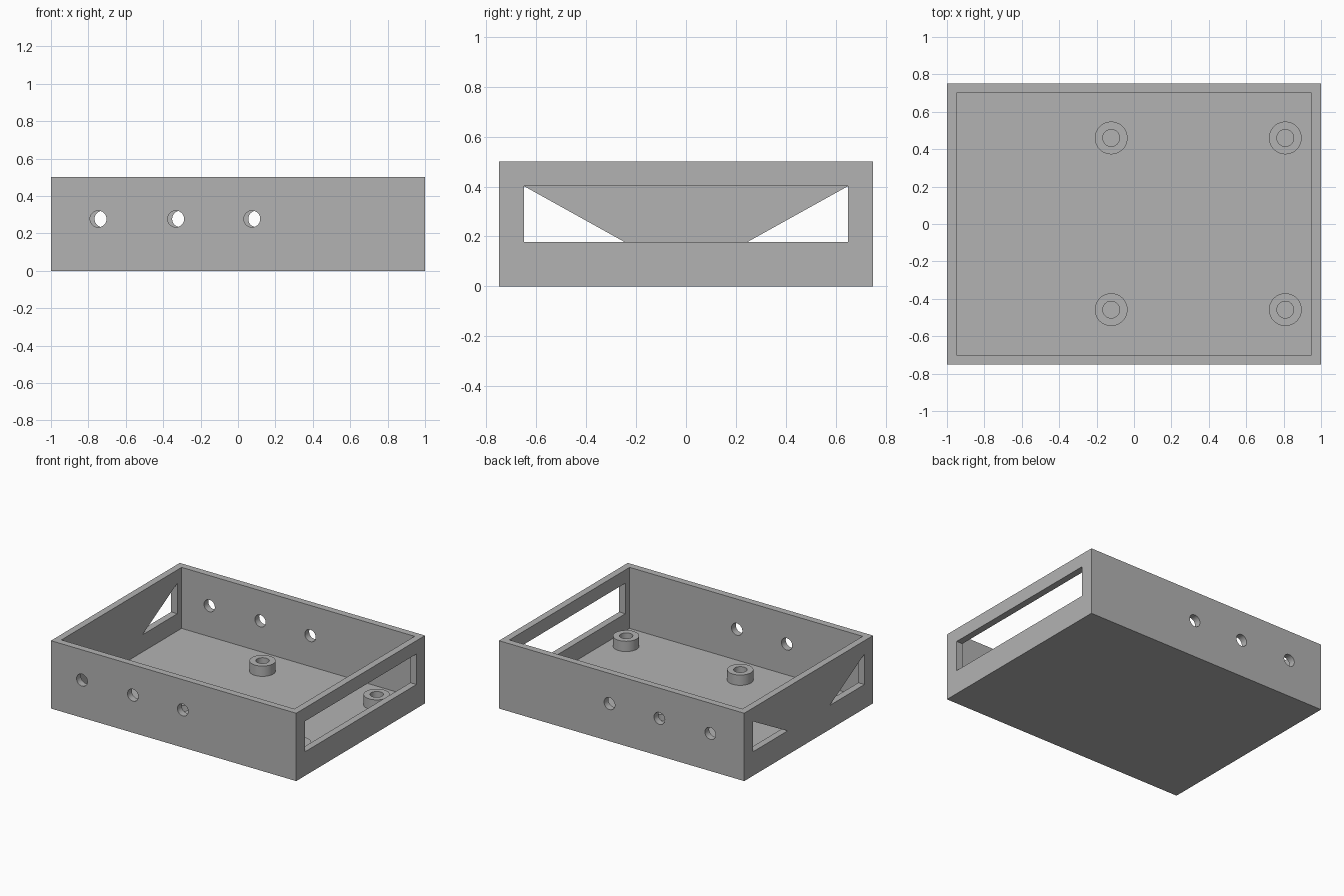
import bpy, bmesh, math
from mathutils import Matrix

default = bpy.data.objects.get("Cube")
if default:
    bpy.data.objects.remove(default, do_unlink=True)

LENGTH, WIDTH, HEIGHT, WALL = 2.0, 1.5, 0.5, 0.05
WIN_LOW, WIN_HIGH, WIN_Y, WIN_FOOT = 0.177, 0.402, 0.65, 0.245

grey = bpy.data.materials.new("plain grey")
grey.use_nodes = True
colour = (0.45, 0.45, 0.45, 1)
grey.diffuse_color = colour
grey.node_tree.nodes["Principled BSDF"].inputs["Base Color"].default_value = colour


def make_object(name, bm):
    bmesh.ops.recalc_face_normals(bm, faces=bm.faces)
    mesh = bpy.data.meshes.new(name)
    bm.to_mesh(mesh)
    bm.free()
    mesh.materials.append(grey)
    obj = bpy.data.objects.new(name, mesh)
    bpy.context.collection.objects.link(obj)
    return obj


def box(name, size, base):
    bm = bmesh.new()
    bmesh.ops.create_cube(bm, size=1)
    bmesh.ops.scale(bm, vec=size, verts=bm.verts)
    bmesh.ops.translate(bm, vec=(0, 0, base + size[2] / 2), verts=bm.verts)
    return make_object(name, bm)


def side_prism(name, outline, x):
    """Prism through an end wall from a (y, z) outline."""
    bm = bmesh.new()
    face = bm.faces.new([bm.verts.new((x - 0.1, y, z)) for y, z in outline])
    out = bmesh.ops.extrude_face_region(bm, geom=[face])["geom"]
    moved = [v for v in out if isinstance(v, bmesh.types.BMVert)]
    bmesh.ops.translate(bm, vec=(0.2, 0, 0), verts=moved)
    return make_object(name, bm)


def round_cutter(name, x, y, z, radius):
    bm = bmesh.new()
    bmesh.ops.create_cone(
        bm, cap_ends=True, segments=48, radius1=radius, radius2=radius, depth=0.2,
        matrix=Matrix.Translation((x, y, z)) @ Matrix.Rotation(math.pi / 2, 4, "X"))
    return make_object(name, bm)


def smooth(obj):
    bpy.ops.object.select_all(action="DESELECT")
    obj.select_set(True)
    bpy.context.view_layer.objects.active = obj
    bpy.ops.object.shade_smooth_by_angle(angle=math.radians(30))


# Open tray: solid block with its inside removed
tray = box("tray", (LENGTH, WIDTH, HEIGHT), 0)
cutters = [box("cavity_cutter", (LENGTH - 2 * WALL, WIDTH - 2 * WALL, HEIGHT), WALL)]

# Wide window in the left end wall
cutters.append(side_prism("window_cutter", [
    (-WIN_Y, WIN_LOW), (WIN_Y, WIN_LOW), (WIN_Y, WIN_HIGH), (-WIN_Y, WIN_HIGH)], LENGTH / 2))

# Pair of triangular openings in the right end wall
for s in (-1, 1):
    cutters.append(side_prism("triangle_cutter", [
        (s * WIN_Y, WIN_LOW), (s * WIN_FOOT, WIN_LOW), (s * WIN_Y, WIN_HIGH)], -LENGTH / 2))

# Round holes in the front and back walls, slightly offset from each other
wall_y = WIDTH / 2 - WALL / 2
for x in (-0.747, -0.332, 0.075):
    cutters.append(round_cutter("front_hole_cutter", x, -wall_y, 0.277, 0.044))
    cutters.append(round_cutter("back_hole_cutter", x + 0.024, wall_y, 0.277, 0.044))

for cutter in cutters:
    cutter.hide_render = True
    mod = tray.modifiers.new(cutter.name, "BOOLEAN")
    mod.operation = "DIFFERENCE"
    mod.solver = "EXACT"
    mod.object = cutter

# Bake the cuts and drop the cutters
bpy.context.view_layer.update()
evaluated = tray.evaluated_get(bpy.context.evaluated_depsgraph_get())
baked = bpy.data.meshes.new_from_object(evaluated)
tray.modifiers.clear()
tray.data = baked
baked.materials.clear()
baked.materials.append(grey)
for poly in baked.polygons:
    poly.material_index = 0
for cutter in cutters:
    bpy.data.objects.remove(cutter, do_unlink=True)
smooth(tray)


# Hollow mounting posts standing on the floor
def mounting_post(name, x, y):
    bm = bmesh.new()
    outer, inner, top = 0.0875, 0.045, 0.126
    profile = [(outer, WALL), (outer, top), (inner, top), (inner, WALL)]
    verts = [bm.verts.new((r, 0, z)) for r, z in profile]
    edges = [bm.edges.new(pair) for pair in zip(verts, verts[1:])]
    bmesh.ops.spin(bm, geom=verts + edges, cent=(0, 0, 0), axis=(0, 0, 1),
                   angle=math.tau, steps=48, use_merge=True)
    bmesh.ops.remove_doubles(bm, verts=bm.verts, dist=0.0001)
    bmesh.ops.translate(bm, vec=(x, y, 0), verts=bm.verts)
    obj = make_object(name, bm)
    # Make sure the rim points up
    if max(obj.data.polygons, key=lambda p: p.center.z).normal.z < 0:
        obj.data.flip_normals()
    smooth(obj)


for end, x in (("middle", -0.122), ("left", 0.809)):
    for side, y in (("front", -0.458), ("back", 0.46)):
        mounting_post(f"{side}_{end}_post", x, y)
